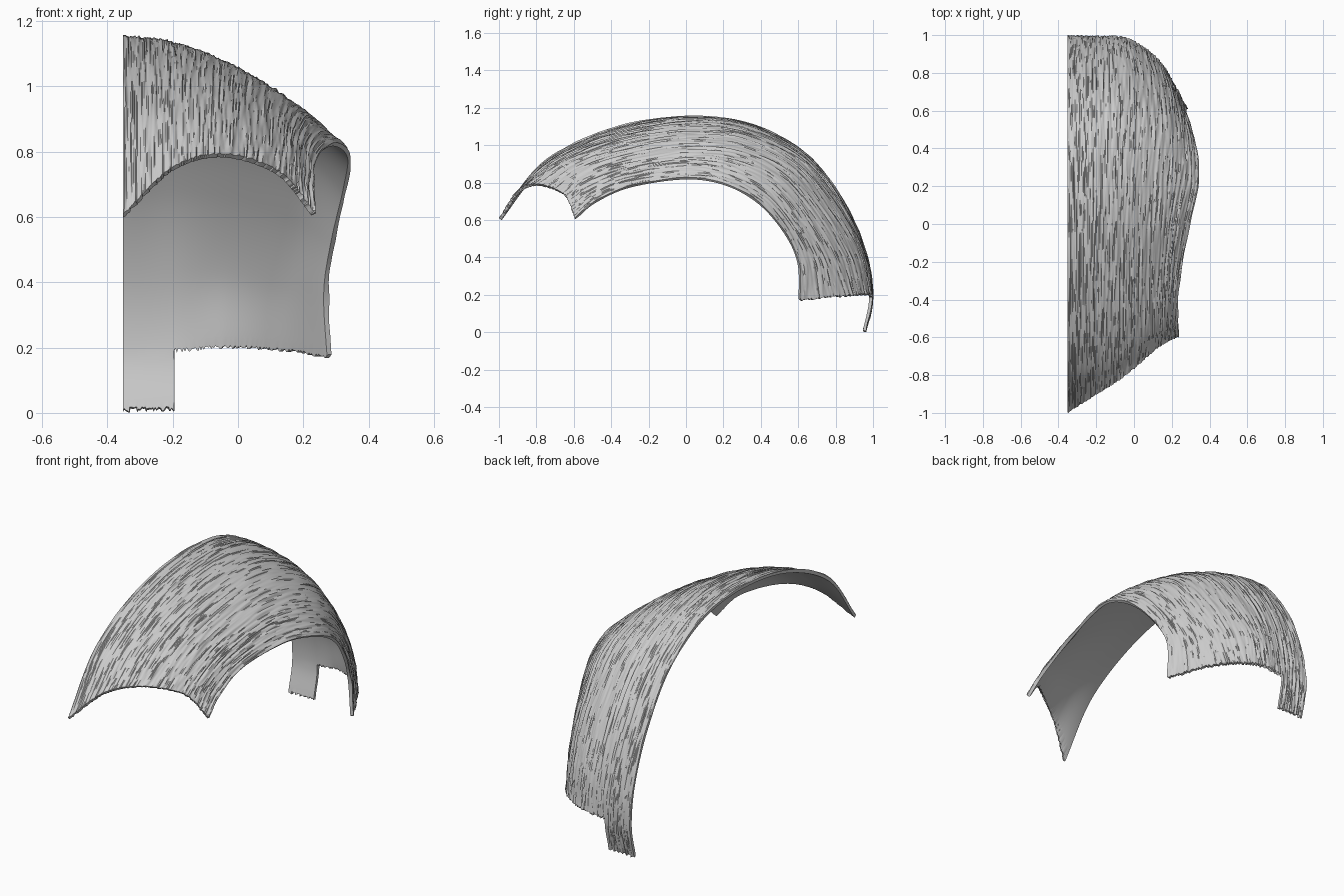
import bpy, bmesh, random
from mathutils import Vector, noise

if "Cube" in bpy.data.objects:
    bpy.data.objects.remove(bpy.data.objects["Cube"])

random.seed(4)
THICK = 0.018
NU, NV = 12, 40          # subdivisions per guide span, along / across the strands

# Guide strands from the front rim, over the crown, down to the back hem
centre = [(-.352, -1, .61), (-.352, -.77, .905), (-.352, -.4, 1.092), (-.352, 0, 1.157), (-.352, .35, 1.117),
          (-.352, .65, .952), (-.352, .85, .69), (-.352, .967, .42), (-.352, 1, .19), (-.352, .964, .006)]
inner = [(-.2, -.905, .755), (-.2, -.7, .93), (-.2, -.38, 1.07), (-.2, 0, 1.138), (-.2, .34, 1.1),
         (-.2, .64, .945), (-.2, .845, .69), (-.197, .963, .42), (-.195, .997, .19), (-.195, .964, .006)]
middle = [(-.04, -.8, .795), (-.035, -.63, .91), (-.03, -.36, 1.01), (-.02, 0, 1.068), (-.01, .31, 1.04),
          (0, .59, .905), (0, .79, .67), (-.02, .935, .42), (-.03, .984, .205)]
outer = [(.13, -.655, .74), (.135, -.54, .825), (.14, -.33, .9), (.16, 0, .955), (.19, .27, .925),
         (.2, .5, .815), (.19, .675, .6), (.16, .8, .39), (.14, .862, .195)]
side = [(.24, -.597, .612), (.235, -.49, .7), (.245, -.3, .785), (.3, 0, .83), (.347, .22, .795),
        (.335, .4, .69), (.3, .535, .53), (.278, .605, .37), (.288, .612, .172)]
guides = [[Vector(p) for p in g] for g in (centre, inner, middle, outer, side)]


def spline(pts, t):
    """Catmull-Rom point with extrapolated ends."""
    i = min(int(t), len(pts) - 2)
    f = t - i
    b, c = pts[i], pts[i + 1]
    a = pts[i - 1] if i > 0 else 2 * b - c
    d = pts[i + 2] if i + 2 < len(pts) else 2 * c - b
    return .5 * (2 * b + (c - a) * f + (2 * a - 5 * b + 4 * c - d) * f * f + (3 * b - a - 3 * c + d) * f ** 3)


def strands(u, v):
    """Relief of fine combed strands, long along u and narrow along v."""
    wob = .05 * noise.noise(Vector((u * .8, v * 2, 3)))
    n = noise.noise(Vector(((v + wob) * 14, u * .9, 0))) * .006
    n += noise.noise(Vector(((v + wob) * 34, u * 2.2, 7))) * .005
    return n - .002


# Outer sheet, lofted across the guides, with a tab below the back hem
bm = bmesh.new()
rows, relief = [], {}
for r in range(9 * NU + 1):
    u = r / NU
    tab = r > 8 * NU
    cols = [spline(g, u) for g in (guides[:2] if tab else guides)]
    row = []
    for c in range((1 if tab else 4) * NV + 1):
        v = c / NV
        p = spline(cols, v)
        if r == 9 * NU or (r == 8 * NU and c > NV):
            p.z += random.uniform(-.006, .008)       # frayed hem
        if r == 0 and 0 < c:
            p += Vector((0, random.uniform(-.003, .003), 0))
        vert = bm.verts.new(p)
        relief[vert] = strands(u, v)
        row.append(vert)
    rows.append(row)
for a, b in zip(rows, rows[1:]):
    for c in range(min(len(a), len(b)) - 1):
        bm.faces.new((a[c], a[c + 1], b[c + 1], b[c]))
bm.normal_update()

# Smooth inner lining, joined to the outer sheet by a rim
sheet, rim = list(bm.faces), [e for e in bm.edges if e.is_boundary]
cut = {row[0] for row in rows}
lining, normals = {}, {}
for vert in list(relief):
    n = vert.normal.copy()
    if vert in cut:                                  # keep the cut side flat
        n.x = 0
        n.normalize()
    normals[vert] = n
    lining[vert] = bm.verts.new(vert.co - n * THICK)
for f in sheet:
    bm.faces.new([lining[v] for v in reversed(f.verts)])
for e in rim:
    loop = e.link_loops[0]
    a, b = loop.vert, loop.link_loop_next.vert
    bm.faces.new((b, a, lining[a], lining[b]))
for vert, h in relief.items():
    vert.co += normals[vert] * h
bmesh.ops.recalc_face_normals(bm, faces=bm.faces)

mesh = bpy.data.meshes.new("hair_half_shell")
bm.to_mesh(mesh)
bm.free()
shell = bpy.data.objects.new("hair_half_shell", mesh)
bpy.context.collection.objects.link(shell)
bpy.context.view_layer.objects.active = shell
shell.select_set(True)
bpy.ops.object.shade_smooth_by_angle(angle=.7)
